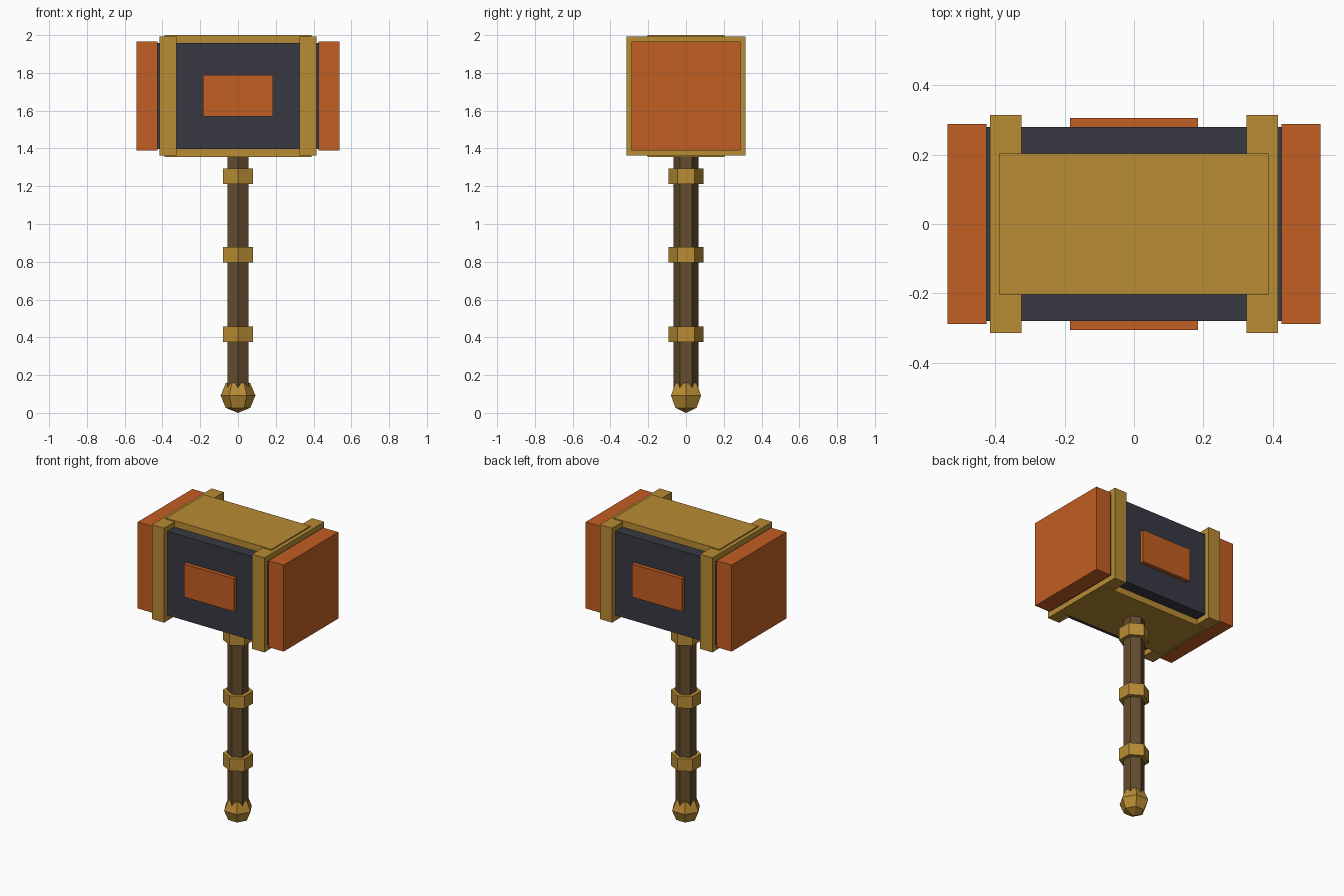
import bpy, bmesh, math
from mathutils import Matrix

if "Cube" in bpy.data.objects:
    bpy.data.objects.remove(bpy.data.objects["Cube"])


def material(name, rgb):
    """Flat material from sRGB 0-255 values, stored as linear."""
    lin = [((c / 255 + 0.055) / 1.055) ** 2.4 for c in rgb]
    mat = bpy.data.materials.new(name)
    mat.diffuse_color = (*lin, 1)
    mat.use_nodes = True
    mat.node_tree.nodes["Principled BSDF"].inputs["Base Color"].default_value = mat.diffuse_color
    return mat


ORANGE = material("orange", (194, 94, 34))
GOLD = material("gold", (184, 140, 52))
DARK = material("dark slate", (56, 56, 68))
BROWN = material("brown wood", (100, 77, 46))


def finish(bm, name, mat):
    bmesh.ops.recalc_face_normals(bm, faces=bm.faces[:])
    mesh = bpy.data.meshes.new(name)
    bm.to_mesh(mesh)
    bm.free()
    mesh.materials.append(mat)
    obj = bpy.data.objects.new(name, mesh)
    bpy.context.collection.objects.link(obj)
    return obj


def box(name, mat, x, y, z):
    """Box from (min, max) pairs along each axis."""
    bm = bmesh.new()
    size = [b - a for a, b in (x, y, z)]
    mid = [(a + b) / 2 for a, b in (x, y, z)]
    bmesh.ops.create_cube(bm, size=1, matrix=Matrix.Translation(mid) @ Matrix.Diagonal((*size, 1)))
    return finish(bm, name, mat)


def hex_lathe(name, mat, profile, turn=0):
    """Six-sided solid from (radius, z) points; radius 0 makes a tip."""
    bm = bmesh.new()
    rings = []
    for r, z in profile:
        if r == 0:
            rings.append([bm.verts.new((0, 0, z))] * 6)
        else:
            angles = [math.radians(turn + 60 * i) for i in range(6)]
            rings.append([bm.verts.new((r * math.cos(a), r * math.sin(a), z)) for a in angles])
    for lo, hi in zip(rings, rings[1:]):
        for i in range(6):
            j = (i + 1) % 6
            quad = list(dict.fromkeys((lo[i], lo[j], hi[j], hi[i])))
            bm.faces.new(quad)
    for ring in (rings[0], rings[-1]):
        if ring[0] is not ring[1]:
            bm.faces.new(ring)
    return finish(bm, name, mat)


# Handle: shaft, three grip rings and a faceted pommel
hex_lathe("shaft", BROWN, [(0.065, 0.08), (0.065, 1.38)], turn=30)
for i, z in enumerate((0.417, 0.836, 1.254)):
    hex_lathe(f"grip_ring_{i + 1}", GOLD, [(0.092, z - 0.041), (0.092, z + 0.041)], turn=30)
R = 0.092
steps = [math.radians(a) for a in (-90, -45, 0, 45, 90)]
hex_lathe("pommel", GOLD, [(0 if abs(a) > 1.5 else R * math.cos(a), R + R * math.sin(a)) for a in steps])

# Head core
box("head_core", DARK, (-0.428, 0.428), (-0.28, 0.28), (1.398, 1.957))

# Top and bottom cover plates
box("top_plate", GOLD, (-0.39, 0.39), (-0.204, 0.204), (1.95, 2.0))
box("bottom_plate", GOLD, (-0.39, 0.39), (-0.204, 0.204), (1.356, 1.41))


def side_box(name, mat, near, far, y, z):
    """Box on one end of the head, repeated on the other end."""
    box("right_" + name, mat, (near, far), y, z)
    box("left_" + name, mat, (-far, -near), y, z)


# Bands and striking faces at both ends
side_box("band", GOLD, 0.325, 0.415, (-0.315, 0.315), (1.362, 1.992))
side_box("striking_face", ORANGE, 0.426, 0.538, (-0.288, 0.288), (1.39, 1.966))

# Raised panels on front and back
box("front_panel", ORANGE, (-0.185, 0.185), (-0.306, -0.27), (1.568, 1.788))
box("back_panel", ORANGE, (-0.185, 0.185), (0.27, 0.306), (1.568, 1.788))
